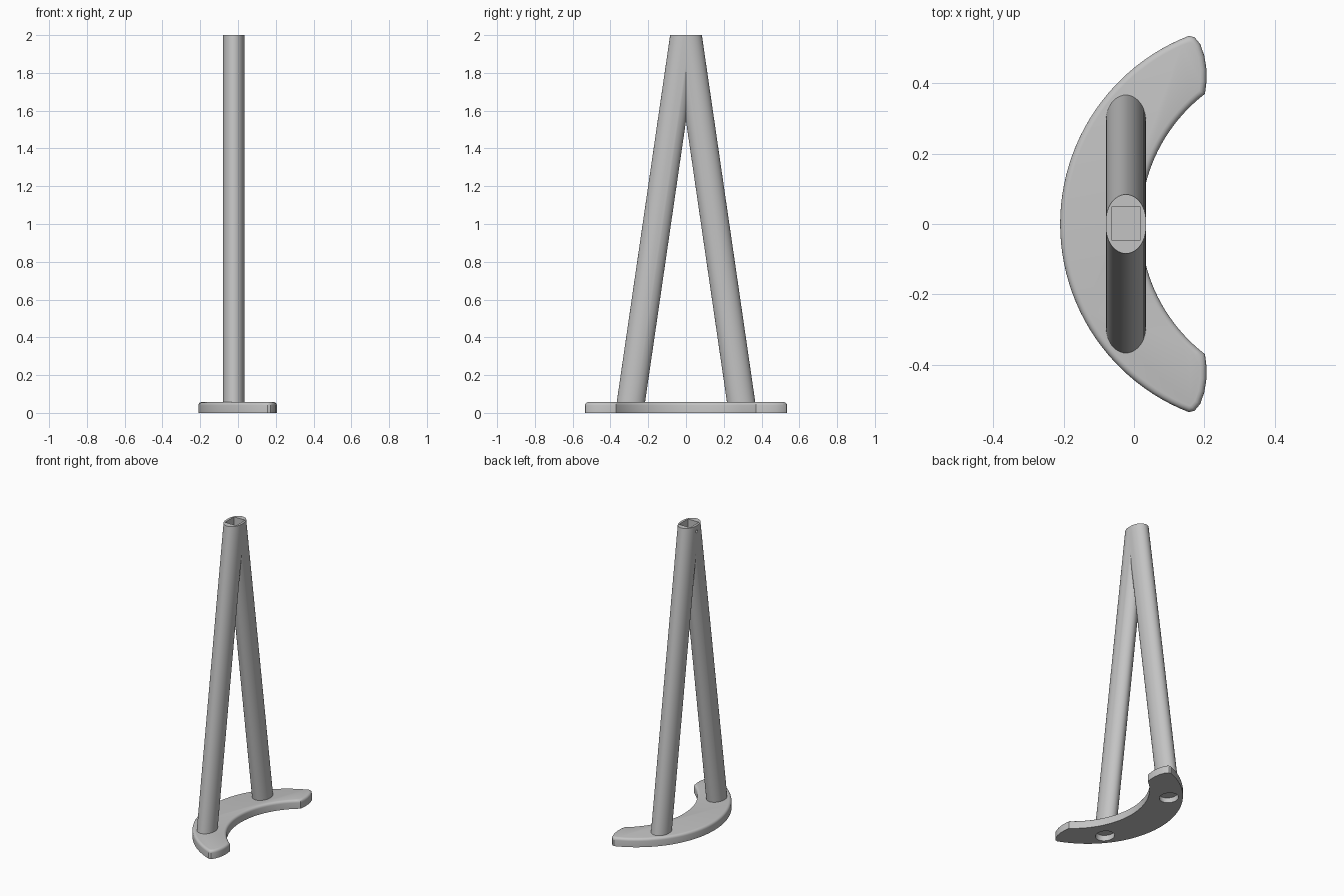
import bpy, bmesh, math
from mathutils import Matrix

cube = bpy.data.objects.get("Cube")
if cube:
    bpy.data.objects.remove(cube, do_unlink=True)

grey = bpy.data.materials.new("grey metal")
grey.use_nodes = True
colour = (0.55, 0.55, 0.55, 1)
grey.diffuse_color = colour
grey.node_tree.nodes["Principled BSDF"].inputs["Base Color"].default_value = colour

AXIS_X = -0.023      # legs lie in this plane
THICK = 0.057        # height of the foot
SEG = 48


def add_object(name, bm):
    bmesh.ops.recalc_face_normals(bm, faces=bm.faces[:])
    mesh = bpy.data.meshes.new(name)
    bm.to_mesh(mesh)
    bm.free()
    mesh.materials.append(grey)
    obj = bpy.data.objects.new(name, mesh)
    bpy.context.collection.objects.link(obj)
    return obj


def leaning_cylinder(name, side, rx, ry, z0, z1):
    """Elliptical bar with level ends, following the line of a leg."""
    bm = bmesh.new()
    rings = []
    for z in (z0, z1):
        cy = side * (0.3 - 0.1455 * z)
        rings.append([bm.verts.new((AXIS_X + rx * math.cos(a), cy + ry * math.sin(a), z))
                      for a in (math.tau * i / SEG for i in range(SEG))])
    bm.faces.new(rings[0])
    bm.faces.new(rings[1])
    for i in range(SEG):
        j = (i + 1) % SEG
        bm.faces.new((rings[0][i], rings[0][j], rings[1][j], rings[1][i]))
    return add_object(name, bm)


def boolean(target, tool, operation):
    tool.hide_render = True
    mod = target.modifiers.new(operation.lower(), 'BOOLEAN')
    mod.operation = operation
    mod.solver = 'EXACT'
    mod.object = tool
    bpy.context.view_layer.objects.active = target
    bpy.ops.object.modifier_apply(modifier=mod.name)
    bpy.data.objects.remove(tool, do_unlink=True)


def smooth(obj, degrees):
    bpy.ops.object.select_all(action='DESELECT')
    obj.select_set(True)
    bpy.context.view_layer.objects.active = obj
    bpy.ops.object.shade_smooth_by_angle(angle=math.radians(degrees))


def arc(cx, r, y0, y1, n):
    """Arc bulging towards -x, from y0 to y1."""
    a0, a1 = math.asin(y0 / r), math.asin(y1 / r)
    angles = [a0 + (a1 - a0) * i / n for i in range(n + 1)]
    return [(cx - r * math.cos(a), r * math.sin(a)) for a in angles]


# Crescent foot: outer arc, rounded ends, inner arc
tip = [(0.172, 0.531), (0.188, 0.512), (0.2, 0.478), (0.206, 0.44), (0.206, 0.405)]
outline = arc(0.364, 0.574, -0.535, 0.535, 48) + tip
outline += arc(0.485, 0.466, 0.37, -0.37, 40)
outline += [(x, -y) for x, y in reversed(tip)]

bm = bmesh.new()
bottom = bm.faces.new([bm.verts.new((x, y, 0)) for x, y in outline])
extruded = bmesh.ops.extrude_face_region(bm, geom=[bottom], use_keep_orig=True)
for v in extruded["geom"]:
    if isinstance(v, bmesh.types.BMVert):
        v.co.z = THICK
bmesh.ops.recalc_face_normals(bm, faces=bm.faces[:])
rim = [e for e in bm.edges if all(v.co.z > THICK / 2 for v in e.verts)]
bmesh.ops.bevel(bm, geom=rim, offset=0.017, segments=4, profile=0.5, affect='EDGES')
foot = add_object("foot", bm)

# Bolt recesses under the foot
for side in (-1, 1):
    boolean(foot, leaning_cylinder("recess_cutter", side, 0.055, 0.062, -0.02, 0.035), 'DIFFERENCE')
smooth(foot, 35)

# Two legs merged into one at the top
legs = leaning_cylinder("legs", -1, 0.057, 0.075, 0.045, 2)
boolean(legs, leaning_cylinder("second_leg", 1, 0.057, 0.075, 0.045, 2), 'UNION')

# Square socket in the top
bm = bmesh.new()
bmesh.ops.create_cube(bm, size=1, matrix=Matrix.Translation((AXIS_X, 0.002, 2))
                      @ Matrix.Diagonal((0.082, 0.094, 0.2, 1)))
boolean(legs, add_object("socket_cutter", bm), 'DIFFERENCE')

# Small screw hole through the socket's outer wall
bm = bmesh.new()
bmesh.ops.create_cone(bm, cap_ends=True, segments=16, radius1=0.009, radius2=0.009, depth=0.06,
                      matrix=Matrix.Translation((AXIS_X - 0.055, 0, 1.96))
                      @ Matrix.Rotation(math.pi / 2, 4, 'Y'))
boolean(legs, add_object("screw_cutter", bm), 'DIFFERENCE')
smooth(legs, 30)
